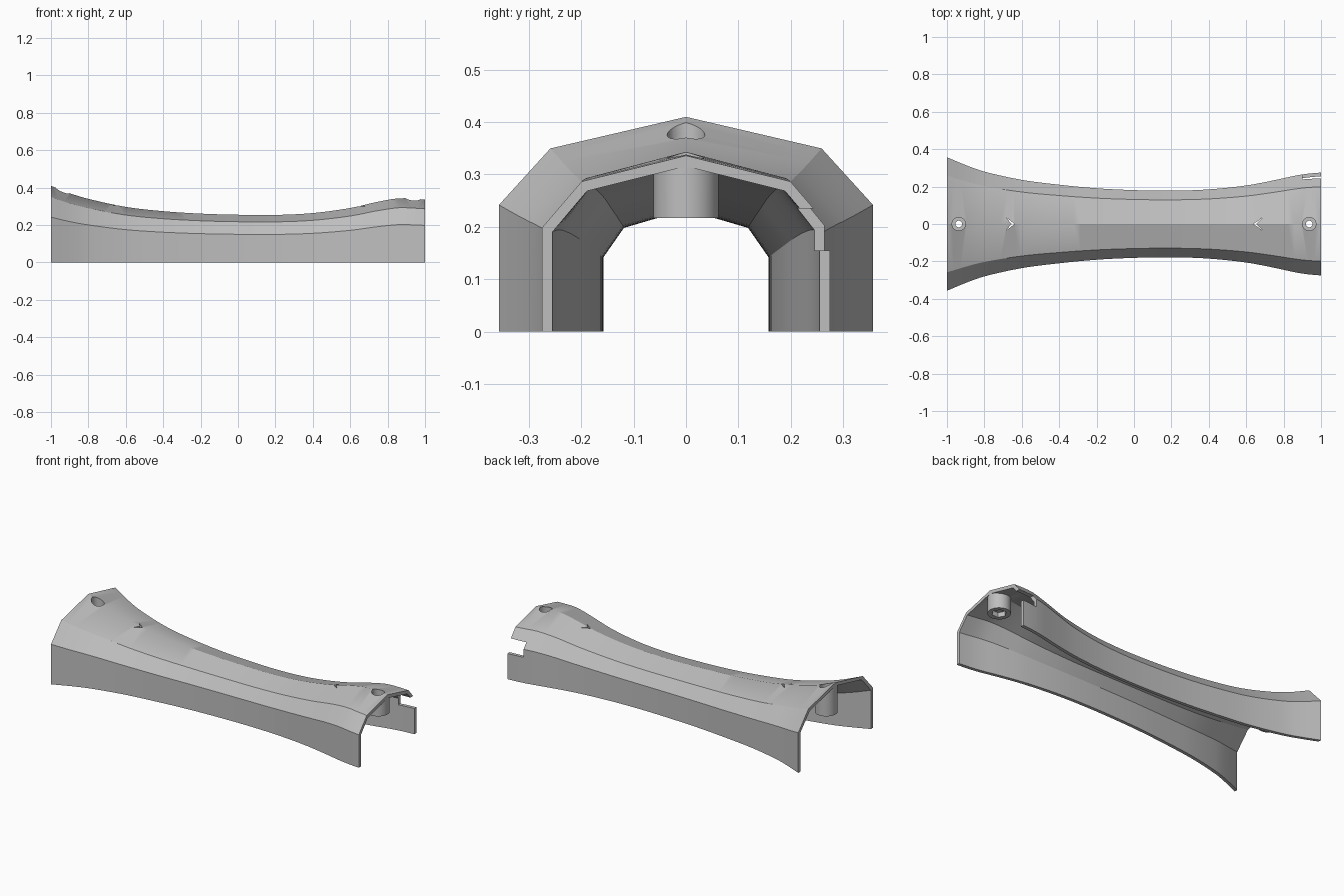
import bpy, bmesh, math

if "Cube" in bpy.data.objects:
    bpy.data.objects.remove(bpy.data.objects["Cube"])

# stations along the length: x, half width, ridge height
KEYS = [(-1, .357, .41), (-.9, .315, .37), (-.8, .28, .34), (-.6, .236, .297),
        (-.4, .21, .274), (-.2, .191, .261), (0, .181, .255), (.2, .178, .254),
        (.4, .185, .264), (.6, .206, .291), (.75, .234, .325), (.86, .258, .343),
        (.93, .269, .341), (1, .275, .336)]

grey = bpy.data.materials.new("matte grey")
grey.diffuse_color = (.52, .52, .52, 1)
grey.use_nodes = True
grey.node_tree.nodes["Principled BSDF"].inputs["Base Color"].default_value = grey.diffuse_color


def sample(x, col):
    """Smooth curve through the stations."""
    n = len(KEYS)
    i = 0
    while i < n - 2 and x > KEYS[i + 1][0]:
        i += 1

    def slope(k):
        a, b = KEYS[max(k - 1, 0)], KEYS[min(k + 1, n - 1)]
        return (b[col] - a[col]) / (b[0] - a[0])
    p, q = KEYS[i], KEYS[i + 1]
    h = q[0] - p[0]
    t = (x - p[0]) / h
    return ((2*t**3 - 3*t*t + 1) * p[col] + (t**3 - 2*t*t + t) * h * slope(i)
            + (3*t*t - 2*t**3) * q[col] + (t**3 - t*t) * h * slope(i + 1))


def roof(x, y):
    """Middle of the shell's thickness near the ridge."""
    w, z = sample(x, 1), sample(x, 2)
    return z - .147 * z * abs(y) / (.725 * w) - .01


def make(name, bm):
    bmesh.ops.recalc_face_normals(bm, faces=bm.faces)
    me = bpy.data.meshes.new(name)
    bm.to_mesh(me)
    bm.free()
    me.materials.append(grey)
    ob = bpy.data.objects.new(name, me)
    bpy.context.collection.objects.link(ob)
    return ob


def loft(name, rings):
    """Join closed rings of points into a capped solid."""
    bm = bmesh.new()
    rows = [[bm.verts.new(p) for p in r] for r in rings]
    n = len(rows[0])
    for a, b in zip(rows, rows[1:]):
        for i in range(n):
            j = (i + 1) % n
            bm.faces.new((a[i], a[j], b[j], b[i]))
    bm.faces.new(rows[0])
    bm.faces.new(rows[-1])
    return make(name, bm)


def circle(x, r, n):
    return [(x + r * math.cos(2 * math.pi * i / n), r * math.sin(2 * math.pi * i / n))
            for i in range(n)]


def prism(name, outline, z0, z1):
    return loft(name, [[(x, y, z) for x, y in outline] for z in (z0, z1)])


def activate(ob):
    bpy.ops.object.select_all(action='DESELECT')
    ob.select_set(True)
    bpy.context.view_layer.objects.active = ob


def cut(ob, cutter):
    activate(ob)
    m = ob.modifiers.new("cut", 'BOOLEAN')
    m.operation, m.solver, m.object = 'DIFFERENCE', 'EXACT', cutter
    bpy.ops.object.modifier_apply(modifier=m.name)


# faceted arch shell
def section(x):
    w, z = sample(x, 1), sample(x, 2)
    s, z1, z2 = .725 * w, .59 * z, .853 * z
    outer = [(w, 0), (w, z1), (s, z2), (0, z)]
    inner = [(w - .02, 0), (w - .02, z1 - .008), (s - .0105, z2 - .018), (0, z - .0205)]
    half = outer + [(-y, h) for y, h in outer[-2::-1]]
    back = [(-y, h) for y, h in inner] + inner[-2::-1]
    return [(x, y, h) for y, h in half + back]


shell = loft("arch_shell", [section(-1 + i / 28) for i in range(57)])

cutters = []
# notch in the rear wall
notch = prism("notch_cutter", [(.9, .15), (1.1, .15), (1.1, .4), (.9, .4)], .155, .235)
cutters.append(notch)
cut(shell, notch)

# small arrow slots in the roof
for side in (-1, 1):
    arrow = [(-.685, .036), (-.638, 0), (-.685, -.036), (-.655, 0)]
    if side > 0:
        arrow = [(-x, y * .9) for x, y in arrow]
    slot = prism("slot_cutter", arrow, .15, .5)
    cutters.append(slot)
    cut(shell, slot)

# screw bosses hanging from the roof at both ends
for x, floor, name in ((-.937, .33, "left_boss"), (.937, .285, "right_boss")):
    ring = circle(x, .0625, 40)
    boss = loft(name, [[(a, b, .217) for a, b in ring],
                       [(a, b, roof(a, b)) for a, b in ring]])
    head = prism("head_cutter", circle(x, .036, 32), floor, .6)
    bore = prism("bore_cutter", circle(x, .018, 24), .1, .6)
    nut = prism("nut_cutter", circle(x, .04, 6), .1, .245)
    cutters += [head, bore, nut]
    cut(shell, head)
    for c in (head, bore, nut):
        cut(boss, c)
    activate(boss)
    bpy.ops.object.shade_smooth_by_angle(angle=math.radians(30))

for c in cutters:
    bpy.data.objects.remove(c)
activate(shell)
bpy.ops.object.shade_smooth_by_angle(angle=math.radians(30))
